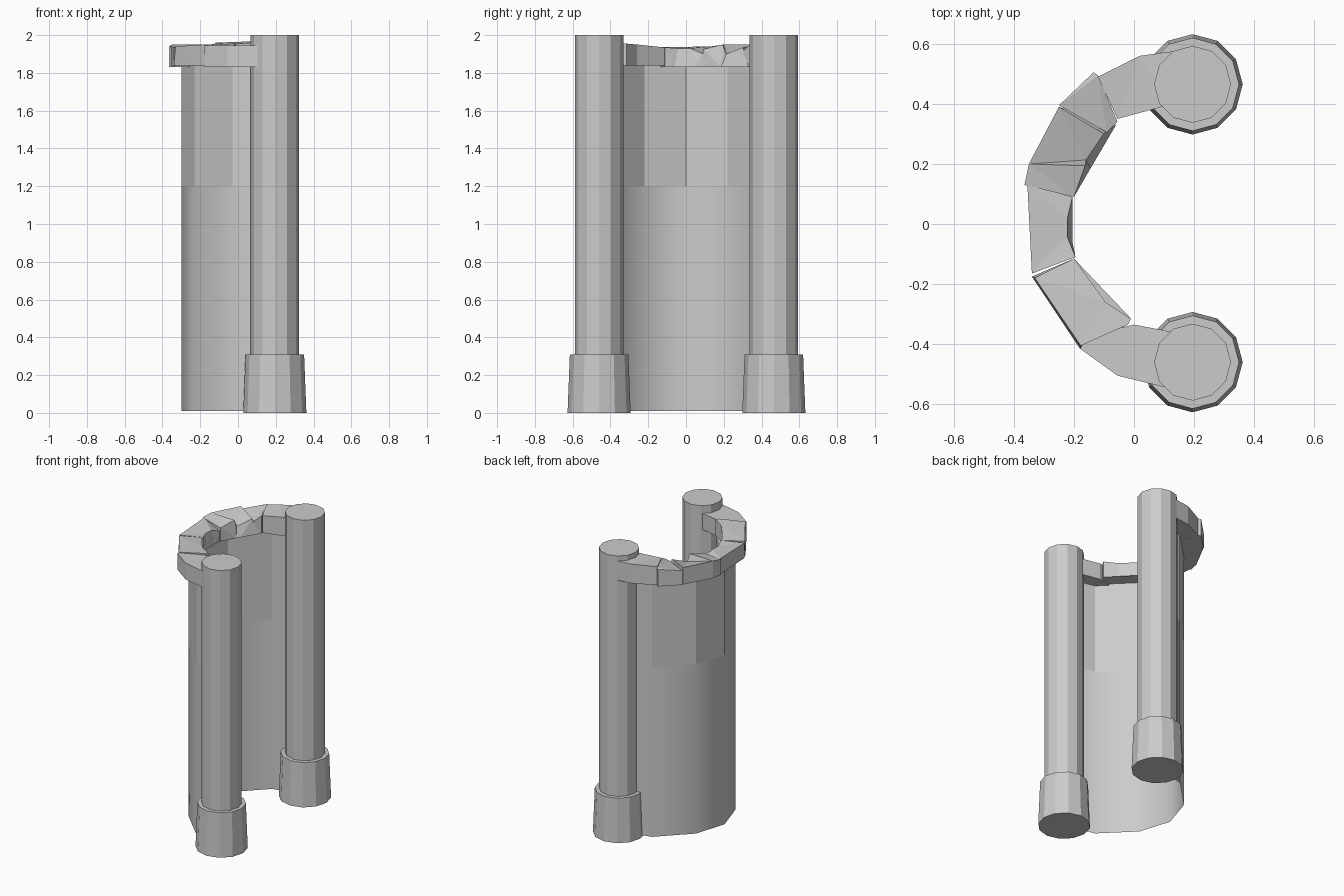
import bpy
import bmesh
from mathutils import Vector

if "Cube" in bpy.data.objects:
    bpy.data.objects.remove(bpy.data.objects["Cube"], do_unlink=True)

grey = bpy.data.materials.new("stone grey")
grey.use_nodes = True
colour = (0.6, 0.6, 0.6, 1)
grey.diffuse_color = colour
grey.node_tree.nodes["Principled BSDF"].inputs["Base Color"].default_value = colour


def make_object(name, bm):
    bmesh.ops.recalc_face_normals(bm, faces=bm.faces)
    mesh = bpy.data.meshes.new(name)
    bm.to_mesh(mesh)
    bm.free()
    mesh.materials.append(grey)
    obj = bpy.data.objects.new(name, mesh)
    bpy.context.collection.objects.link(obj)
    return obj


def column(name, x, y, low, high, r_low, r_high):
    bpy.ops.mesh.primitive_cone_add(vertices=12, radius1=r_low, radius2=r_high,
                                    depth=high - low, location=(x, y, (low + high) / 2))
    obj = bpy.context.object
    obj.name = name
    obj.data.materials.append(grey)


def stone(name, corners, low=1.83):
    """Rough block: each corner is x, y, top height and inward chip at the top."""
    bm = bmesh.new()
    centre = sum((Vector(c[:2]) for c in corners), Vector((0, 0))) / len(corners)
    bottom, top = [], []
    for x, y, height, chip in corners:
        p = Vector((x, y))
        q = p + (centre - p).normalized() * chip
        bottom.append(bm.verts.new((x, y, low)))
        top.append(bm.verts.new((q.x, q.y, height)))
    bm.faces.new(bottom)
    bm.faces.new(top)
    for i in range(len(corners)):
        j = (i + 1) % len(corners)
        bm.faces.new((bottom[i], bottom[j], top[j], top[i]))
    bmesh.ops.triangulate(bm, faces=bm.faces)
    make_object(name, bm)


# Two posts with flared feet
for side, y in (("front", -0.46), ("back", 0.465)):
    column(side + "_post", 0.195, y, 0.1, 2, 0.128, 0.128)
    column(side + "_post_foot", 0.195, y, 0, 0.31, 0.167, 0.155)

# Thin curved wall: faceted above, softly shaded below
half = [(0.1, 0.45), (-0.03, 0.42), (-0.23, 0.22)]
outline = half + [(-0.3, 0)] + [(x, -y) for x, y in reversed(half)]
bm = bmesh.new()
rows = [[bm.verts.new((x, y, z)) for x, y in outline] for z in (0.01, 1.2, 1.86)]
for level, (a, b) in enumerate(zip(rows, rows[1:])):
    for i in range(len(outline) - 1):
        face = bm.faces.new((a[i], a[i + 1], b[i + 1], b[i]))
        face.smooth = level == 0
make_object("curved_wall", bm)

# Rough coping stones along the wall top
T = 1.945
stone("coping_front_end", [(0.13, -0.55, T, 0), (-0.055, -0.505, T, 0),
                           (-0.18, -0.415, T, 0), (-0.15, -0.37, T, 0),
                           (0, -0.335, T, 0), (0.13, -0.36, T, 0)])
stone("coping_front", [(-0.34, -0.175, 1.94, 0.01), (-0.18, -0.415, 1.95, 0.01),
                       (-0.02, -0.335, 1.955, 0), (-0.01, -0.315, 1.955, 0),
                       (-0.095, -0.26, 1.95, 0), (-0.2, -0.115, 1.935, 0)], 1.84)
stone("coping_middle", [(-0.34, -0.165, 1.935, 0), (-0.195, -0.11, 1.935, 0),
                        (-0.205, -0.06, 1.93, 0.025), (-0.205, 0.04, 1.93, 0.025),
                        (-0.205, 0.09, 1.9, 0), (-0.355, 0.13, 1.94, 0)])
stone("coping_back_middle", [(-0.365, 0.13, 1.94, 0), (-0.2, 0.09, 1.925, 0),
                             (-0.145, 0.185, 1.95, 0.02), (-0.13, 0.21, 1.9, 0.03),
                             (-0.06, 0.33, 1.935, 0.05),
                             (-0.25, 0.39, 1.95, 0), (-0.35, 0.2, 1.95, 0)])
stone("coping_back", [(-0.25, 0.395, 1.93, 0), (-0.09, 0.305, 1.92, 0),
                      (-0.055, 0.34, 1.95, 0), (-0.12, 0.495, 1.955, 0),
                      (-0.135, 0.505, 1.95, 0)])
stone("coping_back_end", [(-0.12, 0.49, 1.96, 0), (-0.055, 0.35, 1.95, 0),
                          (0.13, 0.4, 1.965, 0), (0.13, 0.575, 1.965, 0),
                          (0.02, 0.56, 1.965, 0)])
